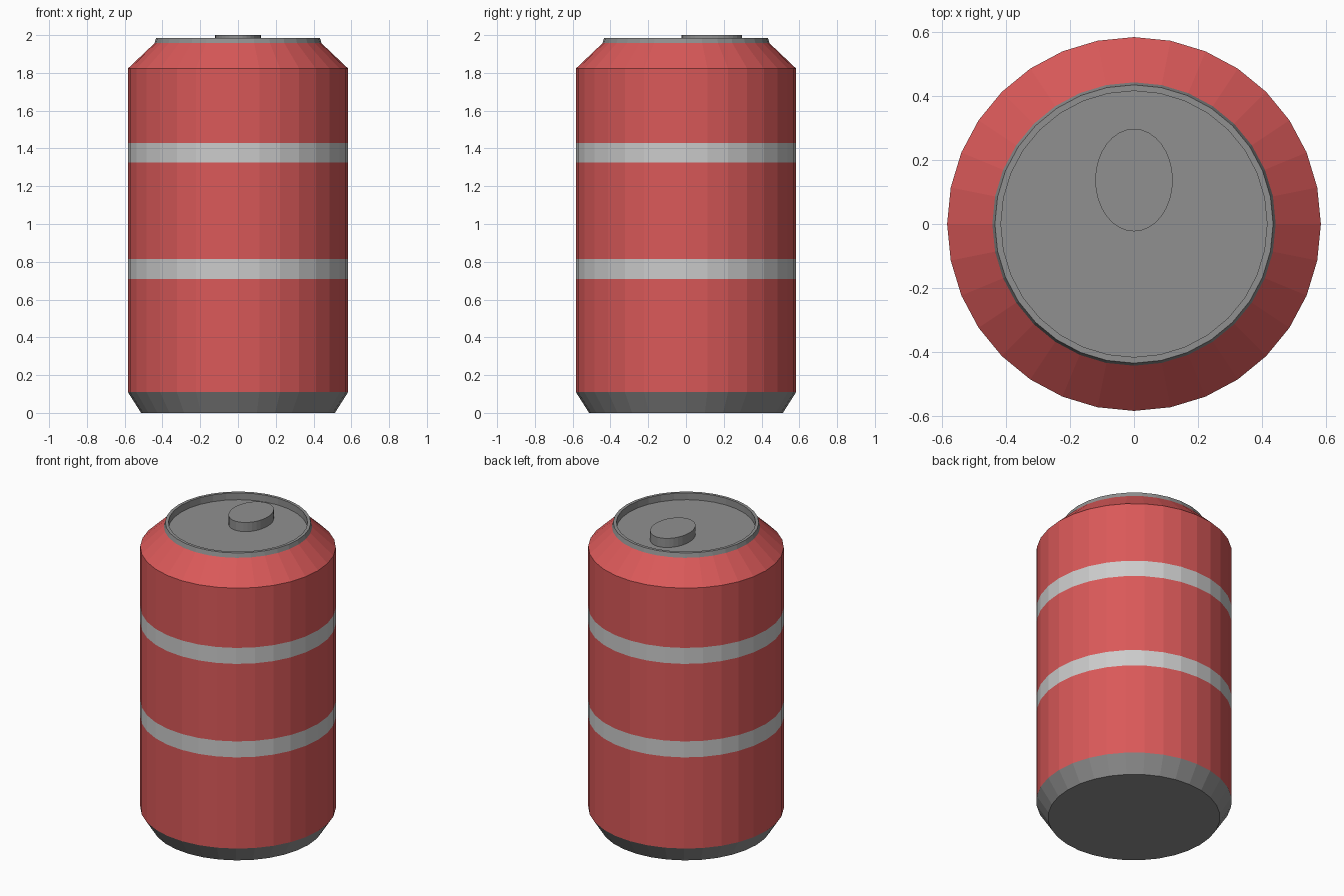
import bpy, bmesh
from math import cos, sin, tau

if "Cube" in bpy.data.objects:
    bpy.data.objects.remove(bpy.data.objects["Cube"])

SIDES = 32


def material(name, color):
    m = bpy.data.materials.new(name)
    m.diffuse_color = (*color, 1)
    m.use_nodes = True
    m.node_tree.nodes["Principled BSDF"].inputs["Base Color"].default_value = m.diffuse_color
    return m


RED = material("red_paint", (0.70, 0.10, 0.10))
STRIPE = material("light_stripe", (0.62, 0.62, 0.62))
METAL = material("metal", (0.28, 0.28, 0.28))
MATS = [RED, STRIPE, METAL]


def lathe(name, profile, mats, center=(0, 0), stretch=1.0):
    """Spin (radius, z) points; mats holds bottom cap, each band, then top cap."""
    bm = bmesh.new()
    rings = [[bm.verts.new((center[0] + r * cos(tau * i / SIDES),
                            center[1] + r * stretch * sin(tau * i / SIDES), z))
              for i in range(SIDES)] for r, z in profile]
    bm.faces.new(rings[0][::-1]).material_index = mats[0]
    for lower, upper, mat in zip(rings, rings[1:], mats[1:]):
        for i in range(SIDES):
            j = (i + 1) % SIDES
            f = bm.faces.new((lower[i], lower[j], upper[j], upper[i]))
            f.material_index = mat
    bm.faces.new(rings[-1]).material_index = mats[-1]
    mesh = bpy.data.meshes.new(name)
    bm.to_mesh(mesh)
    bm.free()
    for m in MATS:
        mesh.materials.append(m)
    obj = bpy.data.objects.new(name, mesh)
    bpy.context.collection.objects.link(obj)
    return obj


# Can: tapered base, striped wall, shoulder, raised rim and recessed lid
R = 0.583
lathe("drink_can",
      [(0.513, 0), (R, 0.11), (R, 0.71), (R, 0.815), (R, 1.325), (R, 1.43),
       (R, 1.823), (0.442, 1.957), (0.434, 1.985), (0.415, 1.985), (0.415, 1.94)],
      [2, 2, 0, 1, 0, 1, 0, 0, 2, 2, 2, 2])

# Oval pull tab resting on the lid
lathe("pull_tab", [(0.121, 1.94), (0.121, 2.0)], [2, 2, 2],
      center=(0, 0.137), stretch=0.16 / 0.121)
